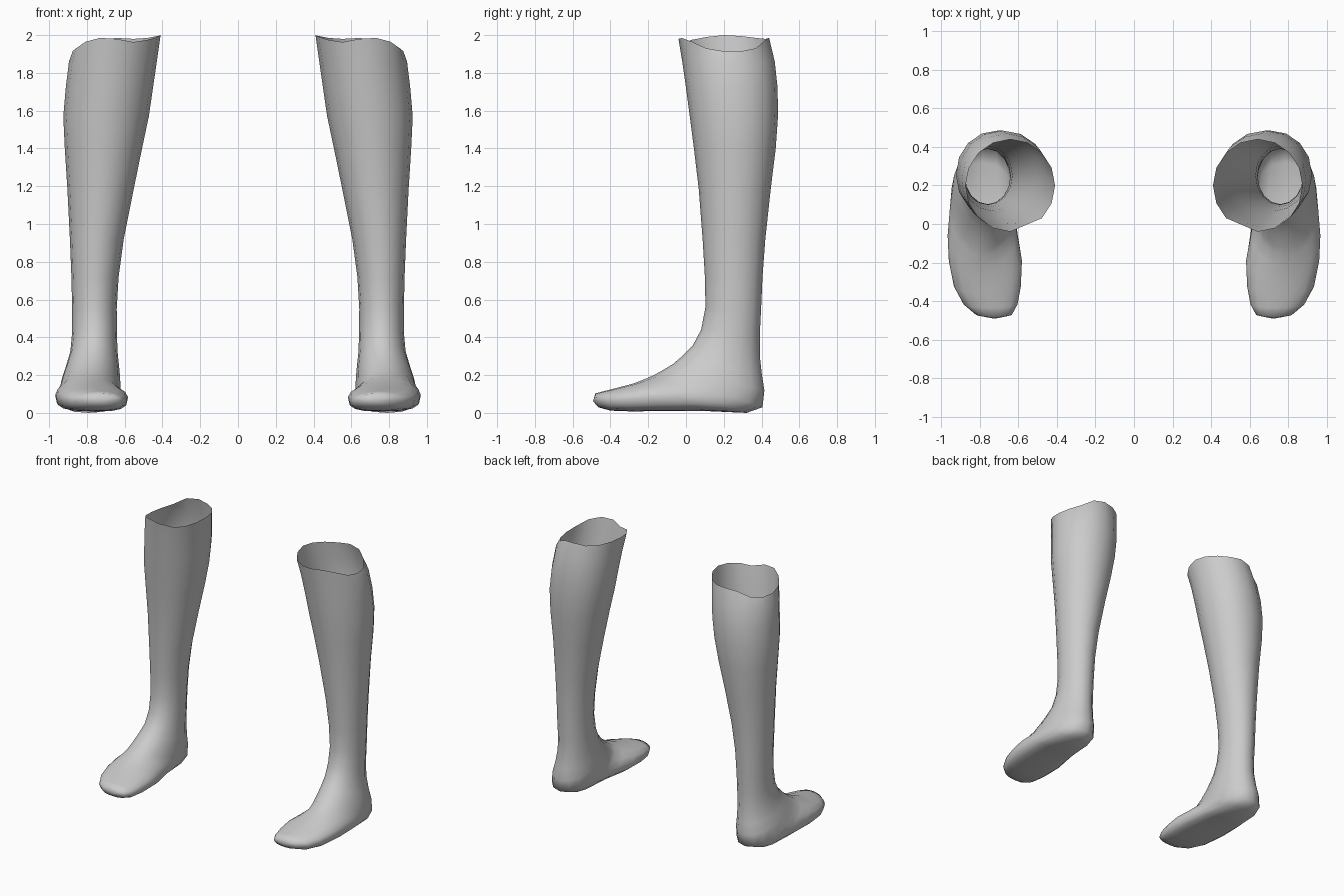
import bpy, bmesh, math

SIDES = 16

skin = bpy.data.materials.new("plain grey")
skin.diffuse_color = (0.6, 0.6, 0.6, 1.0)

# Rings from shin to toe: front y, front z, back y, back z, inner x, outer x, squareness of back/sole half
RINGS = [
    (-0.04, 1.98, 0.44, 1.98, 0.41, 0.875, 2.0),
    (-0.02, 1.86, 0.47, 1.86, 0.43, 0.895, 2.0),
    (0.00, 1.72, 0.485, 1.72, 0.45, 0.912, 2.1),
    (0.02, 1.57, 0.487, 1.57, 0.472, 0.925, 2.1),
    (0.042, 1.40, 0.475, 1.40, 0.508, 0.917, 2.1),
    (0.068, 1.18, 0.448, 1.18, 0.553, 0.903, 2.0),
    (0.088, 0.92, 0.42, 0.92, 0.605, 0.89, 2.0),
    (0.10, 0.72, 0.405, 0.72, 0.632, 0.882, 2.0),
    (0.103, 0.56, 0.397, 0.54, 0.642, 0.878, 2.0),
    (0.08, 0.44, 0.391, 0.42, 0.641, 0.878, 2.0),
    (0.035, 0.355, 0.391, 0.30, 0.638, 0.887, 2.0),
    (-0.02, 0.30, 0.402, 0.20, 0.63, 0.91, 2.0),
    (-0.07, 0.258, 0.415, 0.12, 0.624, 0.93, 2.1),
    (-0.13, 0.222, 0.405, 0.03, 0.622, 0.945, 2.3),
    (-0.17, 0.20, 0.32, 0.00, 0.622, 0.957, 2.5),
    (-0.22, 0.178, 0.10, 0.01, 0.607, 0.968, 2.9),
    (-0.28, 0.155, -0.10, 0.01, 0.582, 0.962, 3.2),
    (-0.36, 0.134, -0.29, 0.008, 0.588, 0.935, 3.2),
    (-0.435, 0.115, -0.40, 0.012, 0.605, 0.885, 3.0),
    (-0.48, 0.103, -0.465, 0.03, 0.635, 0.82, 2.6),
]
# Uneven upper rim, heights round the ring starting on the outer side
RIM = [1.915, 1.93, 1.965, 1.985, 1.98, 1.963, 1.975, 1.99,
       2.0, 1.995, 1.985, 1.98, 1.985, 1.975, 1.93, 1.915]


def power(v, n):
    return math.copysign(abs(v) ** (2.0 / n), v)


def build_leg(name, side):
    bm = bmesh.new()
    rows = []
    for i, (fy, fz, by, bz, xi, xo, sq) in enumerate(RINGS):
        row = []
        for j in range(SIDES):
            t = 2 * math.pi * j / SIDES
            n = 2.0 if math.sin(t) > 0 else sq
            c, v = power(math.cos(t), n), power(math.sin(t), n)
            x = (xi + xo) / 2 + c * (xo - xi) / 2
            y = (fy + by) / 2 + v * (fy - by) / 2
            z = (fz + bz) / 2 + v * (fz - bz) / 2
            if i == 0:
                z = RIM[j]
            if i < 2 and j == 5:      # shallow fold below the front rim
                y += 0.02 - 0.012 * i
            row.append(bm.verts.new((side * x, y, z)))
        rows.append(row)

    def face(verts):
        bm.faces.new(verts if side > 0 else verts[::-1])

    for a, b in zip(rows, rows[1:]):
        for j in range(SIDES):
            k = (j + 1) % SIDES
            face([a[j], a[k], b[k], b[j]])
    # Rounded toe tip
    tip = bm.verts.new((side * 0.725, -0.492, 0.062))
    for j in range(SIDES):
        face([rows[-1][j], rows[-1][(j + 1) % SIDES], tip])
    for f in bm.faces:
        f.smooth = True
    me = bpy.data.meshes.new(name)
    bm.to_mesh(me)
    bm.free()
    me.materials.append(skin)
    ob = bpy.data.objects.new(name, me)
    bpy.context.collection.objects.link(ob)


build_leg("right_leg", 1)
build_leg("left_leg", -1)
